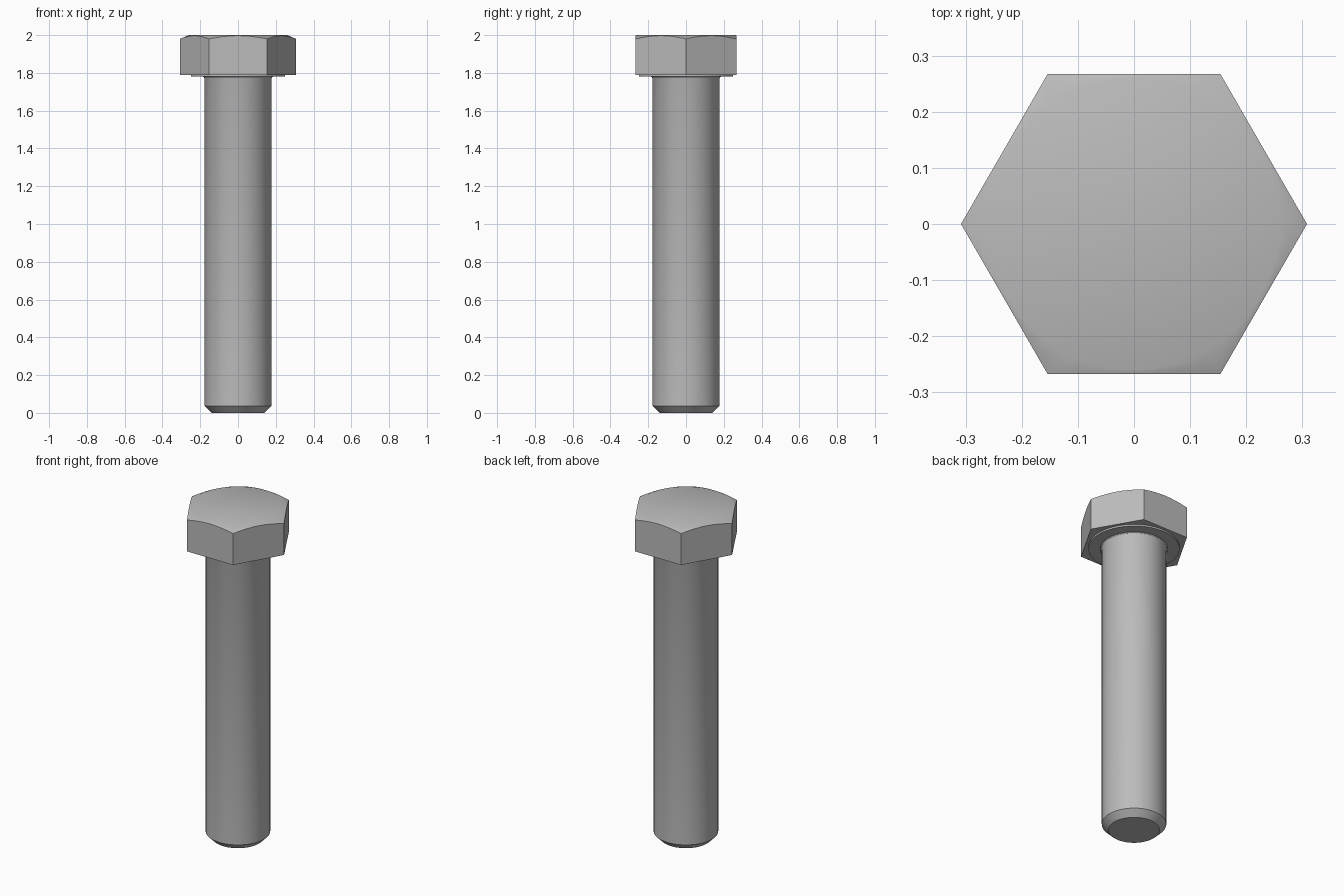
import bpy
import bmesh
from math import cos, sin, pi, radians

cube = bpy.data.objects.get("Cube")
if cube:
    bpy.data.objects.remove(cube, do_unlink=True)

SEGMENTS = 48
HEX_APOTHEM = 0.267
CHAMFER_RADIUS = 0.26
CHAMFER_SLOPE = 0.42

steel = bpy.data.materials.new("steel_grey")
steel.use_nodes = True
colour = (0.5, 0.5, 0.5, 1)
steel.diffuse_color = colour
steel.node_tree.nodes["Principled BSDF"].inputs["Base Color"].default_value = colour


def hex_radius(angle):
    """Distance to a hexagon with corners on the x axis."""
    return HEX_APOTHEM / cos(angle % (pi / 3) - pi / 6)


def turned_part(name, rings):
    """Closed solid from rings, bottom to top, each a function of angle giving (radius, z)."""
    bm = bmesh.new()
    loops = []
    for ring in rings:
        loop = []
        for i in range(SEGMENTS):
            a = 2 * pi * i / SEGMENTS
            r, z = ring(a)
            loop.append(bm.verts.new((r * cos(a), r * sin(a), z)))
        loops.append(loop)
    for low, high in zip(loops, loops[1:]):
        for i in range(SEGMENTS):
            j = (i + 1) % SEGMENTS
            bm.faces.new((low[i], low[j], high[j], high[i]))
    bm.faces.new(loops[0][::-1])
    bm.faces.new(loops[-1])
    mesh = bpy.data.meshes.new(name)
    bm.to_mesh(mesh)
    bm.free()
    mesh.materials.append(steel)
    obj = bpy.data.objects.new(name, mesh)
    bpy.context.collection.objects.link(obj)
    bpy.ops.object.select_all(action="DESELECT")
    obj.select_set(True)
    bpy.context.view_layer.objects.active = obj
    bpy.ops.object.shade_smooth_by_angle(angle=radians(32))
    return obj


def circle(radius, z):
    return lambda a: (radius, z)


def chamfer_edge(a):
    r = hex_radius(a)
    return r, 2 - (r - CHAMFER_RADIUS) * CHAMFER_SLOPE


# Hexagonal head with a conical chamfer on top
turned_part("hex_head", [lambda a: (hex_radius(a), 1.79), chamfer_edge,
                         circle(CHAMFER_RADIUS, 2)])

# Raised round bearing face under the head
turned_part("washer_face", [circle(0.25, 1.78), circle(0.25, 1.795)])

# Shank with chamfered tip and a small fillet below the head
turned_part("shank", [circle(0.14, 0), circle(0.177, 0.037), circle(0.177, 1.768),
                      circle(0.18, 1.776), circle(0.188, 1.782)])
